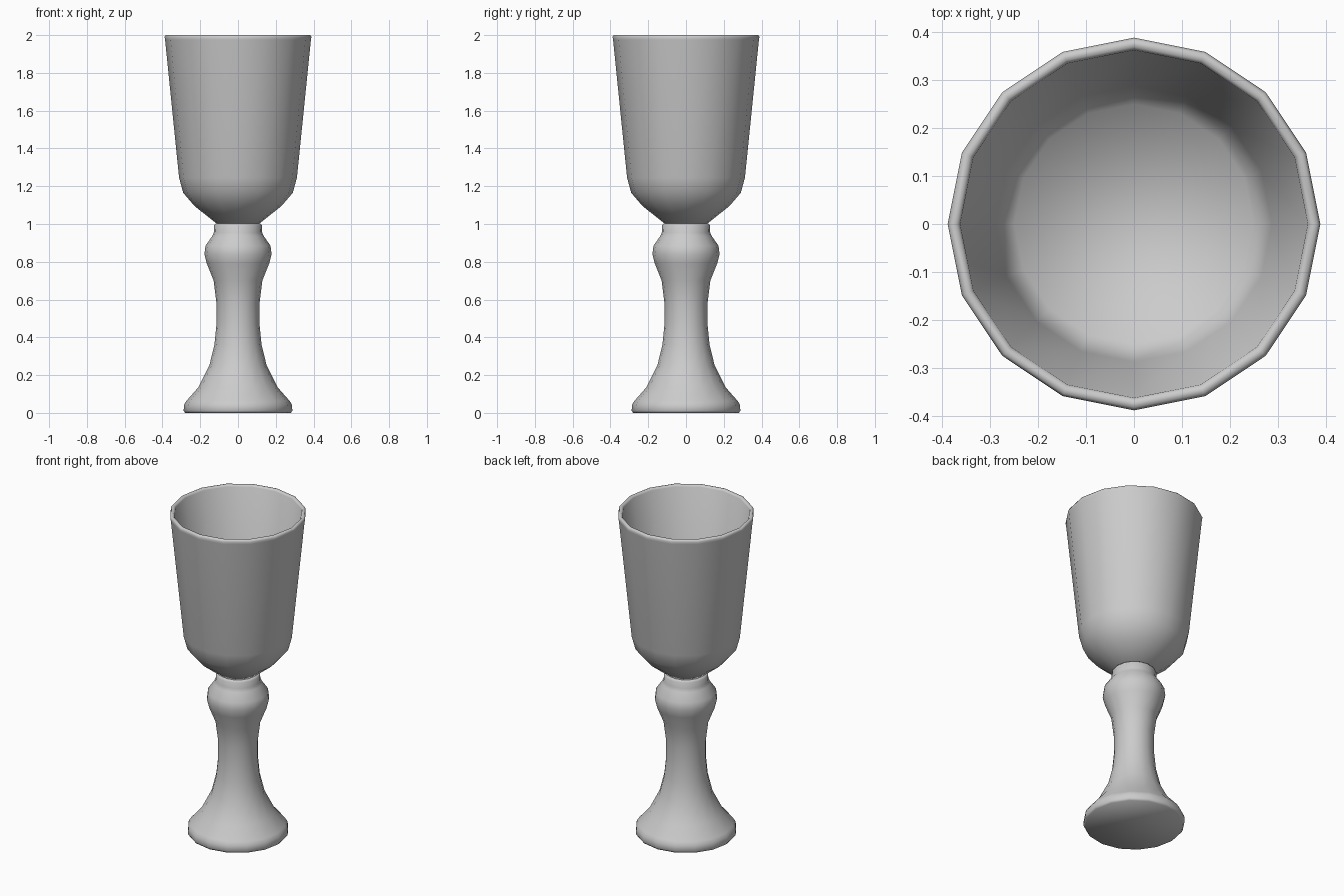
import bpy
import bmesh
from math import cos, sin, pi, radians

SIDES = 16

cube = bpy.data.objects.get("Cube")
if cube:
    bpy.data.objects.remove(cube, do_unlink=True)

# Plain grey finish
grey = bpy.data.materials.new("plain_grey")
grey.use_nodes = True
colour = (0.6, 0.6, 0.6, 1)
grey.diffuse_color = colour
grey.node_tree.nodes["Principled BSDF"].inputs["Base Color"].default_value = colour


def lathe(name, profile, sharp_angle):
    """Revolve (radius, height) points and cap both ends."""
    bm = bmesh.new()
    rings = []
    for r, z in profile:
        rings.append([bm.verts.new((r * cos(2 * pi * i / SIDES),
                                    r * sin(2 * pi * i / SIDES), z))
                      for i in range(SIDES)])
    for low, high in zip(rings, rings[1:]):
        for i in range(SIDES):
            j = (i + 1) % SIDES
            bm.faces.new((low[i], low[j], high[j], high[i]))
    bm.faces.new(rings[0][::-1])
    bm.faces.new(rings[-1])
    mesh = bpy.data.meshes.new(name)
    bm.to_mesh(mesh)
    bm.free()
    mesh.materials.append(grey)
    obj = bpy.data.objects.new(name, mesh)
    bpy.context.collection.objects.link(obj)
    bpy.ops.object.select_all(action='DESELECT')
    obj.select_set(True)
    bpy.context.view_layer.objects.active = obj
    bpy.ops.object.shade_smooth_by_angle(angle=radians(sharp_angle))
    return obj


# Foot, waisted stem, knop and collar
lathe("stem", [
    (0.28, 0), (0.288, 0.012), (0.285, 0.045), (0.272, 0.065),
    (0.21, 0.135), (0.152, 0.25), (0.125, 0.36), (0.114, 0.47),
    (0.114, 0.58), (0.129, 0.7), (0.165, 0.79), (0.178, 0.84),
    (0.172, 0.885), (0.137, 0.935), (0.128, 0.955), (0.127, 0.992),
    (0.118, 1.002),
], 60)

# Bowl: outer wall up, rounded rim, inner wall down to a flat floor
lathe("bowl", [
    (0.11, 1.0), (0.23, 1.095), (0.29, 1.165), (0.312, 1.245),
    (0.386, 1.975), (0.389, 1.99), (0.383, 2.0), (0.37, 2.0), (0.363, 1.99),
    (0.288, 1.25), (0.25, 1.16),
], 75)
